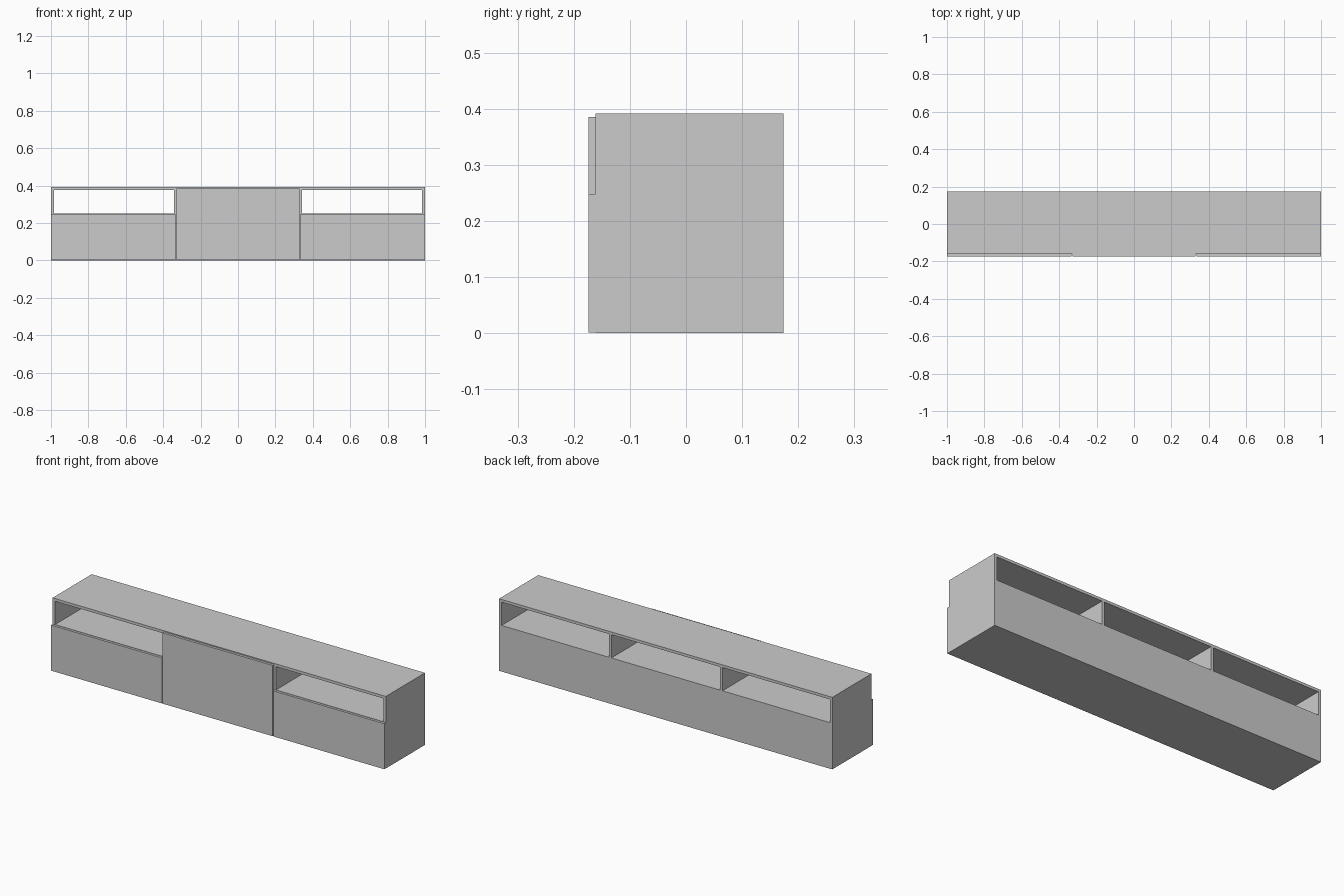
import bpy

if "Cube" in bpy.data.objects:
    bpy.data.objects.remove(bpy.data.objects["Cube"])

T = 0.015                      # panel thickness
Y0, Y1 = -0.161, 0.174         # carcass depth
SHELF, TOP = 0.25, 0.391       # shelf height, overall height


def box(name, x0, x1, y0, y1, z0, z1):
    bpy.ops.mesh.primitive_cube_add(
        size=1, location=((x0 + x1) / 2, (y0 + y1) / 2, (z0 + z1) / 2))
    ob = bpy.context.object
    ob.name = name
    ob.scale = (x1 - x0, y1 - y0, z1 - z0)
    bpy.ops.object.transform_apply(location=False, rotation=False, scale=True)
    return ob


# Closed lower cabinet and top board, with open niches between
box("lower_cabinet", -1, 1, Y0, Y1, 0, SHELF)
box("top_board", -1, 1, Y0, Y1, TOP - T, TOP)

# Upright panels and drawer fronts, mirrored left and right
for side, s in (("left", -1), ("right", 1)):
    def pair(name, a, b, *rest):
        x0, x1 = sorted((s * a, s * b))
        box(f"{side}_{name}", x0, x1, *rest)

    pair("end_panel", 1 - T, 1, Y0, Y1, SHELF, TOP - T)
    pair("divider", 0.326, 0.341, Y0, Y1, SHELF, TOP - T)
    pair("drawer_front", 0.334, 1, -0.174, Y0, 0.001, 0.248)

# Taller centre door, hiding the middle niche from the front
box("centre_door", -0.33, 0.33, -0.174, Y0, 0.001, 0.385)
